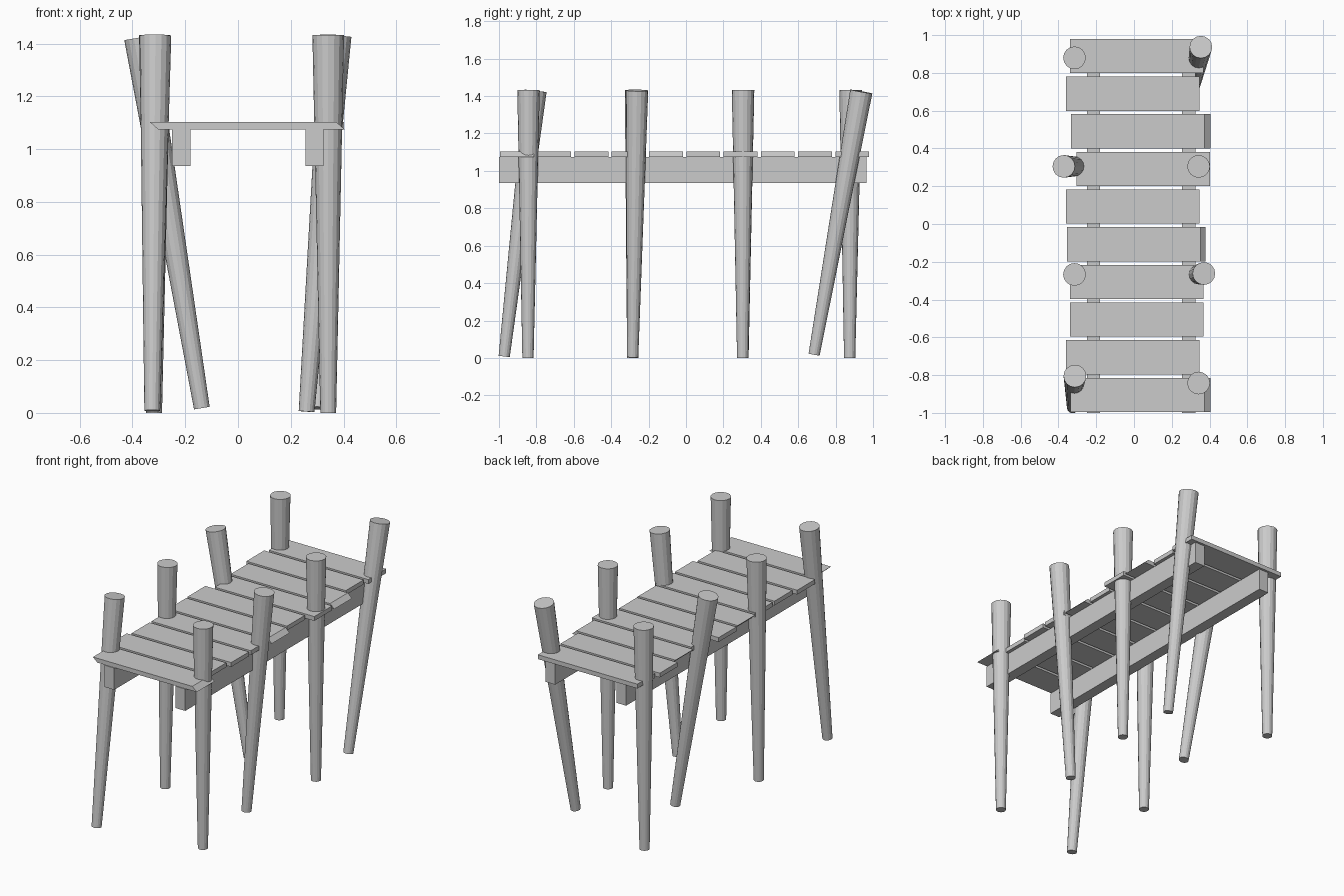
import bpy
import bmesh
from mathutils import Vector

cube = bpy.data.objects.get("Cube")
if cube:
    bpy.data.objects.remove(cube, do_unlink=True)

grey = bpy.data.materials.new("plain grey")
grey.use_nodes = True
grey.diffuse_color = (0.6, 0.6, 0.6, 1)
grey.node_tree.nodes["Principled BSDF"].inputs["Base Color"].default_value = (0.6, 0.6, 0.6, 1)


def add_object(name, bm):
    mesh = bpy.data.meshes.new(name)
    bm.to_mesh(mesh)
    bm.free()
    mesh.materials.append(grey)
    obj = bpy.data.objects.new(name, mesh)
    bpy.context.collection.objects.link(obj)
    return obj


def box(name, x0, x1, y0, y1, z0, z1, slant=0.0):
    """Box whose underside can be shifted sideways for a slanted cut."""
    bm = bmesh.new()
    bmesh.ops.create_cube(bm, size=1)
    for v in bm.verts:
        low = v.co.z < 0
        v.co = Vector((x1 if v.co.x > 0 else x0,
                       y1 if v.co.y > 0 else y0,
                       z0 if low else z1))
        if low:
            v.co.x += slant
    return add_object(name, bm)


def post(name, foot, head):
    """Tapered round post running from foot to head."""
    foot, head = Vector(foot), Vector(head)
    axis = head - foot
    bm = bmesh.new()
    bmesh.ops.create_cone(bm, cap_ends=True, segments=16,
                          radius1=0.03, radius2=0.06, depth=axis.length)
    obj = add_object(name, bm)
    obj.location = (foot + head) / 2
    obj.rotation_mode = 'QUATERNION'
    obj.rotation_quaternion = Vector((0, 0, 1)).rotation_difference(axis)
    return obj


# Two long beams under the deck
box("right_beam", -0.25, -0.18, -1.0, 0.965, 0.935, 1.075)
box("left_beam", 0.255, 0.325, -1.0, 0.965, 0.935, 1.075)

# Deck planks from front to back: left edge and slant of the end cuts
planks = [(-0.335, 0.032), (-0.36, 0), (-0.338, 0), (-0.338, 0), (-0.356, 0.028),
          (-0.36, 0), (-0.305, 0), (-0.333, 0.03), (-0.36, 0), (-0.34, 0)]
for i, (x, slant) in enumerate(planks):
    y = -0.995 + i * 0.1993
    box(f"plank_{i + 1}", x, x + 0.707, y, y + 0.181, 1.075, 1.103, slant)

# Posts along the right side, front to back
post("right_post_1", (-0.325, -0.972, 0.008), (-0.313, -0.805, 1.428))
post("right_post_2", (-0.318, -0.285, 0), (-0.315, -0.267, 1.432))
post("right_post_3", (-0.137, 0.305, 0.018), (-0.372, 0.305, 1.423))
post("right_post_4", (-0.318, 0.875, 0), (-0.315, 0.88, 1.432))

# Posts along the left side, front to back
post("left_post_1", (0.342, -0.845, 0), (0.342, -0.842, 1.432))
post("left_post_2", (0.26, -0.285, 0.005), (0.37, -0.262, 1.43))
post("left_post_3", (0.342, 0.303, 0), (0.342, 0.305, 1.432))
post("left_post_4", (0.305, 0.685, 0.018), (0.354, 0.937, 1.424))
